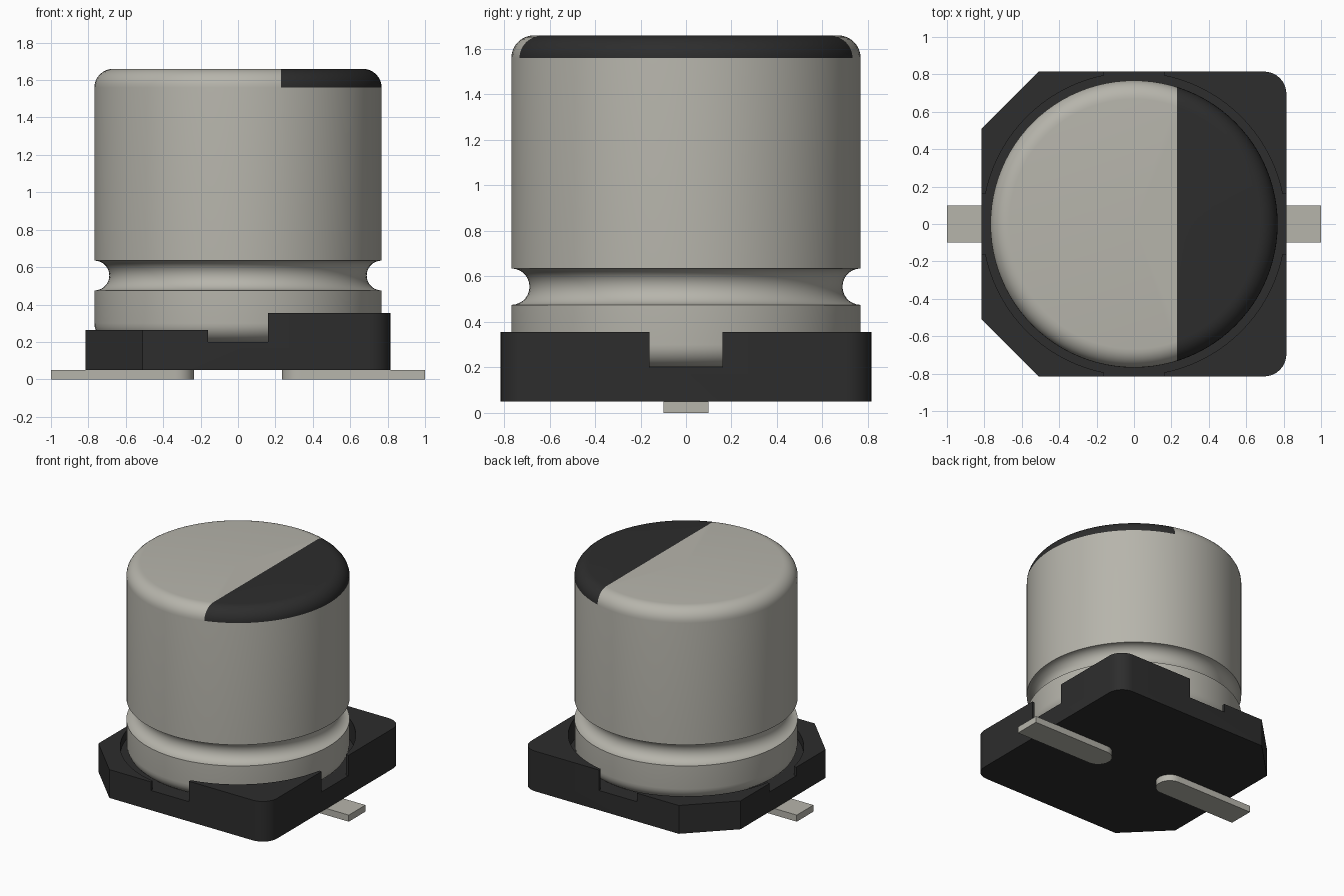
import bpy, bmesh
from math import sin, cos, pi, radians

cube = bpy.data.objects.get("Cube")
if cube:
    bpy.data.objects.remove(cube, do_unlink=True)


def material(name, rgb):
    m = bpy.data.materials.new(name)
    m.use_nodes = True
    m.diffuse_color = (*rgb, 1)
    m.node_tree.nodes["Principled BSDF"].inputs["Base Color"].default_value = (*rgb, 1)
    return m


metal = material("warm_grey_metal", (0.47, 0.46, 0.41))
black = material("black_plastic", (0.026, 0.026, 0.026))


def finish(name, bm, *mats):
    bmesh.ops.recalc_face_normals(bm, faces=bm.faces)
    mesh = bpy.data.meshes.new(name)
    bm.to_mesh(mesh)
    bm.free()
    ob = bpy.data.objects.new(name, mesh)
    bpy.context.collection.objects.link(ob)
    for m in mats:
        mesh.materials.append(m)
    return ob


def activate(ob):
    bpy.ops.object.select_all(action='DESELECT')
    ob.select_set(True)
    bpy.context.view_layer.objects.active = ob


def smooth(ob):
    activate(ob)
    bpy.ops.object.shade_smooth_by_angle(angle=radians(30))


def arc(cx, cy, r, a0, a1, n):
    """Points on a circle from angle a0 to a1, in degrees."""
    angles = [radians(a0 + (a1 - a0) * i / n) for i in range(n + 1)]
    return [(cx + r * cos(a), cy + r * sin(a)) for a in angles]


def prism(name, outline, z0, z1, *mats):
    bm = bmesh.new()
    face = bm.faces.new([bm.verts.new((x, y, z0)) for x, y in outline])
    up = bmesh.ops.extrude_face_region(bm, geom=[face])["geom"]
    bmesh.ops.translate(bm, vec=(0, 0, z1 - z0),
                        verts=[v for v in up if isinstance(v, bmesh.types.BMVert)])
    return finish(name, bm, *mats)


def rect(x0, x1, y0, y1):
    return [(x0, y0), (x1, y0), (x1, y1), (x0, y1)]


# Base plate: two rounded corners, two chamfered corners
H, R, C = 0.815, 0.12, 0.51
FLOOR = 0.2
outline = (arc(H - R, R - H, R, -90, 0, 8) + arc(H - R, H - R, R, 0, 90, 8)
           + [(-C, H), (-H, C), (-H, -C), (-C, -H)])
base = prism("base_plate", outline, 0.05, 0.355, black)

# Cutters: lower step, cross notches and the round pocket
cutters = [
    prism("step_cutter", rect(-1, 0, -1, 1), 0.265, 0.6),
    prism("side_notch_cutter", rect(-1, 1, -0.16, 0.16), FLOOR, 0.6),
    prism("front_notch_cutter", rect(-0.16, 0.16, -1, 1), FLOOR, 0.6),
    prism("pocket_cutter", arc(0, 0, 0.81, 0, 360, 96)[:-1], FLOOR, 0.6),
]
for cutter in cutters:
    cutter.hide_render = True
    mod = base.modifiers.new("cut", 'BOOLEAN')
    mod.operation, mod.solver, mod.object = 'DIFFERENCE', 'EXACT', cutter
    activate(base)
    bpy.ops.object.modifier_apply(modifier=mod.name)
    bpy.data.objects.remove(cutter, do_unlink=True)
smooth(base)

# Can: lathed profile with rolled ends and a crimp groove
RAD, TOP, ROLL, GROOVE = 0.768, 1.66, 0.1, 0.08
flat = RAD - ROLL
profile = ([(0, FLOOR)] + arc(flat, FLOOR + ROLL, ROLL, -90, 0, 8)
           + arc(RAD, 0.555, GROOVE, 270, 90, 14)
           + arc(flat, TOP - ROLL, ROLL, 0, 90, 8) + [(0, TOP)])
bm = bmesh.new()
verts = [bm.verts.new((x, 0, z)) for x, z in profile]
edges = [bm.edges.new(pair) for pair in zip(verts, verts[1:])]
bmesh.ops.spin(bm, geom=verts + edges, cent=(0, 0, 0), axis=(0, 0, 1),
               angle=2 * pi, steps=96)
bmesh.ops.remove_doubles(bm, verts=bm.verts, dist=0.0005)

# Polarity mark: a straight cut across the rolled top
MARK = 0.23
cap = [f for f in bm.faces if f.calc_center_median().z > TOP - ROLL]
geom = cap + list({e for f in cap for e in f.edges}) + list({v for f in cap for v in f.verts})
bmesh.ops.bisect_plane(bm, geom=geom, plane_co=(MARK, 0, 0), plane_no=(1, 0, 0), dist=1e-5)
for f in bm.faces:
    c = f.calc_center_median()
    f.material_index = int(c.x > MARK and c.z > TOP - ROLL)
smooth(finish("can", bm, metal, black))

# Terminals: flat tabs with a rounded inner end
tab = arc(0.335, 0, 0.1, 90, 270, 14) + [(1, -0.1), (1, 0.1)]
for name, s in (("left_terminal", 1), ("right_terminal", -1)):
    smooth(prism(name, [(s * x, y) for x, y in tab], 0, 0.05, metal))
